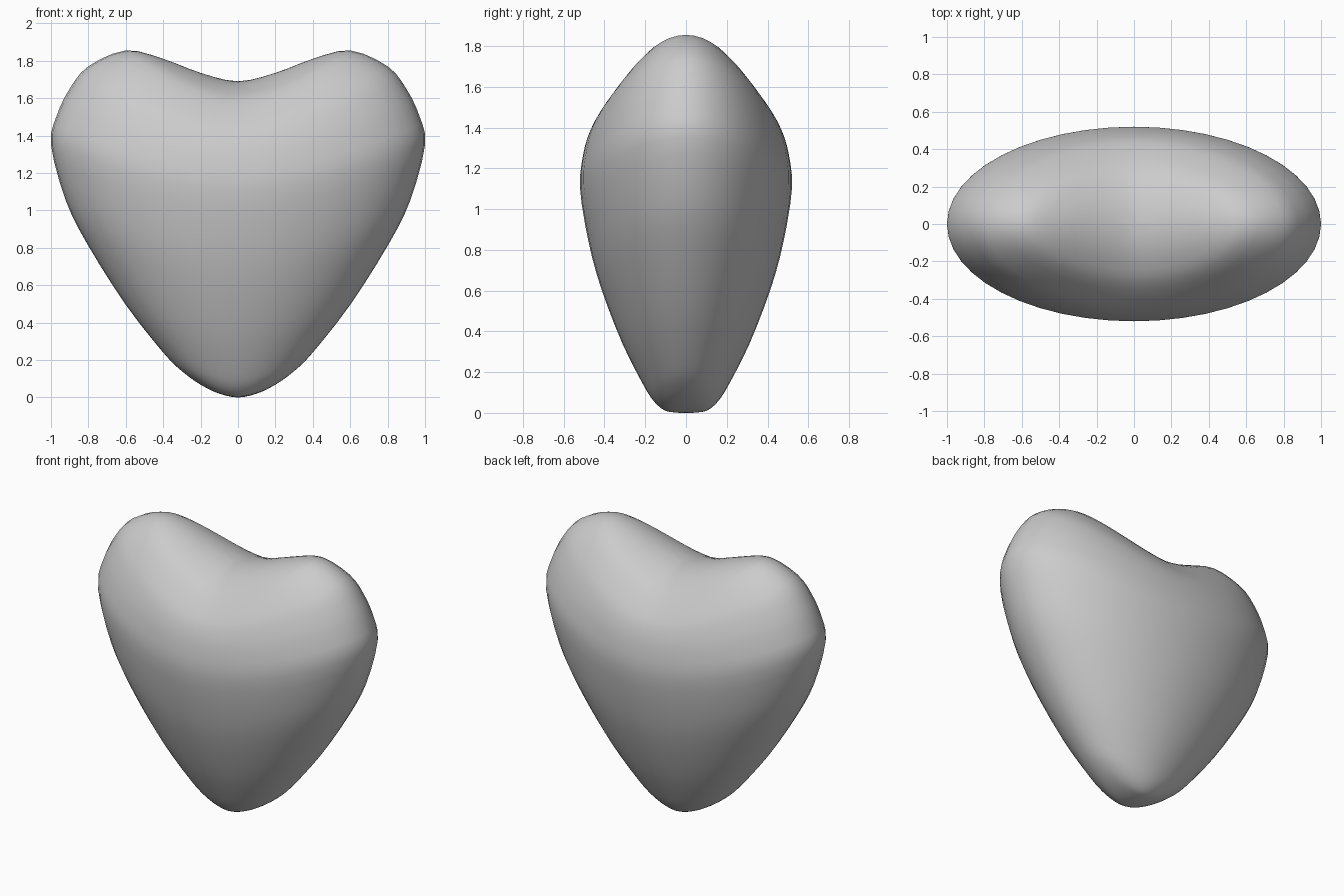
import bpy, bmesh, math

if "Cube" in bpy.data.objects:
    bpy.data.objects.remove(bpy.data.objects["Cube"])

# Ring profile: half width, height on the centre line, height at the side ends
RINGS = [(0, 0, 0), (.1, .002, .02), (.2, .012, .068), (.3, .055, .14), (.4, .135, .24),
         (.6, .34, .495), (.8, .61, .81), (.92, .84, 1.05), (1, 1.1, 1.35),
         (.97, 1.27, 1.505), (.9, 1.39, 1.65), (.8, 1.475, 1.77), (.6, 1.585, 1.855),
         (.4, 1.645, 1.81), (.2, 1.68, 1.735), (0, 1.69, 1.69)]
DEPTH = 0.52      # depth of each ring relative to its width
SIDES = 48
STEPS = 3


def spline(p, i, t):
    """Smooth point between p[i] and p[i + 1]; the ends mirror across the axis."""
    mirror = lambda q: (-q[0], q[1], q[2])
    a = p[i - 1] if i else mirror(p[1])
    d = p[i + 2] if i + 2 < len(p) else mirror(p[-2])
    return [0.5 * (2 * q + (r - o) * t + (2 * o - 5 * q + 4 * r - s) * t * t
                   + (3 * q - o - 3 * r + s) * t ** 3)
            for o, q, r, s in zip(a, p[i], p[i + 1], d)]


# Heart: elliptical rings whose ends lift to form the two lobes
bm = bmesh.new()
profile = [spline(RINGS, i, k / STEPS) for i in range(len(RINGS) - 1) for k in range(STEPS)][1:]
loops = []
for width, centre, end in profile:
    loop = []
    for k in range(SIDES):
        ang = math.tau * k / SIDES
        c, s = math.cos(ang), math.sin(ang)
        z = centre + (end - centre) * abs(c) ** 1.7
        loop.append(bm.verts.new((width * c, DEPTH * width * s, z)))
    loops.append(loop)

for lo, hi in zip(loops, loops[1:]):
    for k in range(SIDES):
        n = (k + 1) % SIDES
        bm.faces.new((lo[k], lo[n], hi[n], hi[k]))

# Close the tip and the notch
for loop, z in ((loops[0], RINGS[0][1]), (loops[-1], RINGS[-1][1])):
    pole = bm.verts.new((0, 0, z))
    for k in range(SIDES):
        bm.faces.new((loop[k], loop[(k + 1) % SIDES], pole))
bmesh.ops.recalc_face_normals(bm, faces=bm.faces)

mesh = bpy.data.meshes.new("heart")
bm.to_mesh(mesh)
bm.free()
mesh.shade_smooth()
heart = bpy.data.objects.new("heart", mesh)
bpy.context.collection.objects.link(heart)
